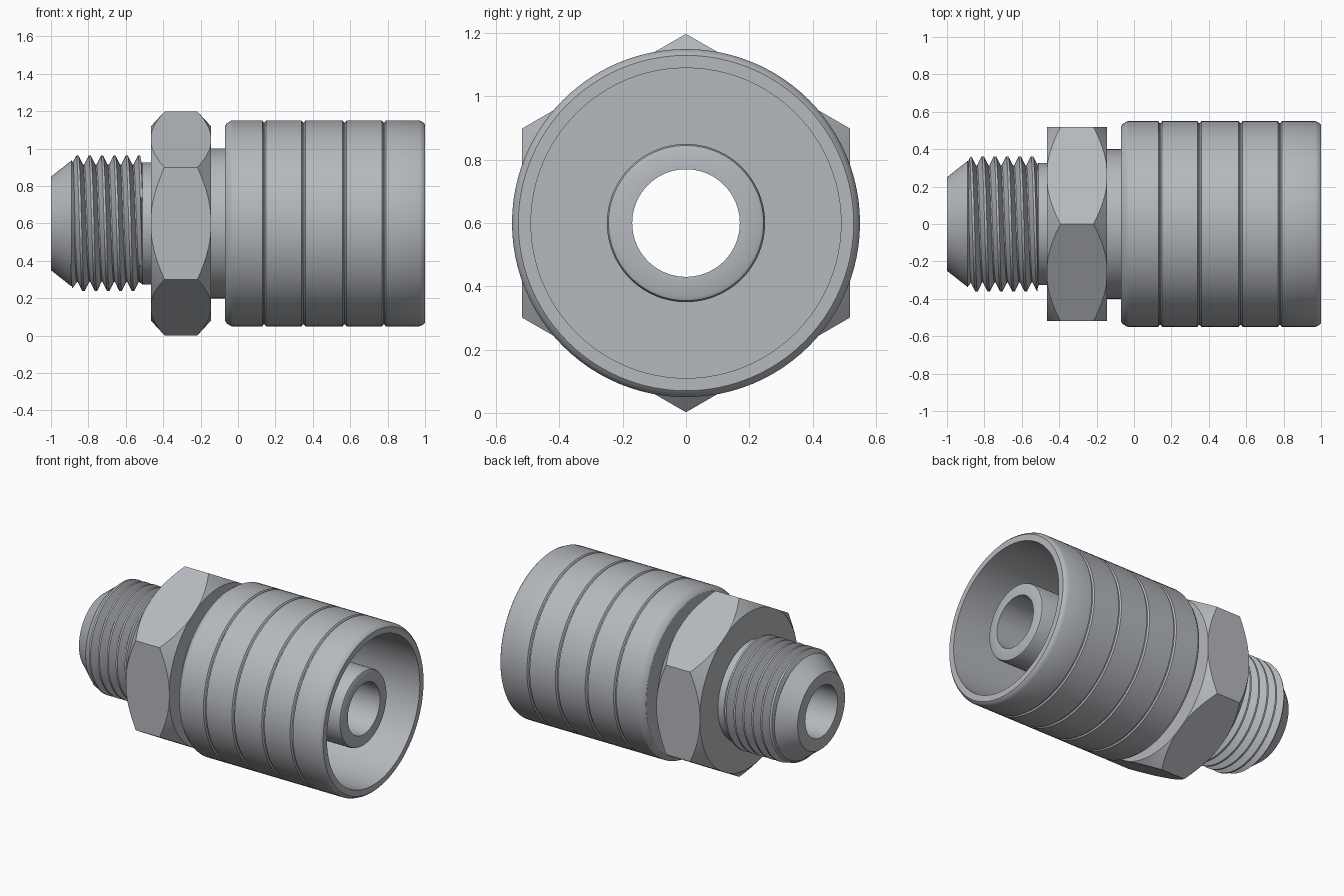
import bpy, bmesh, math

cube = bpy.data.objects.get("Cube")
if cube:
    bpy.data.objects.remove(cube, do_unlink=True)

AXIS_Z = 0.6      # height of the fitting's axis
BORE = 0.17
SEG = 96

steel = bpy.data.materials.new("brushed steel grey")
COLOUR = (0.46, 0.48, 0.51, 1)
steel.diffuse_color = COLOUR
steel.use_nodes = True
steel.node_tree.nodes["Principled BSDF"].inputs["Base Color"].default_value = COLOUR


def polar(x, r, a):
    """Point at radius r around the axis; angle runs from the top over the front."""
    return (x, -r * math.sin(a), AXIS_Z + r * math.cos(a))


def finish(name, bm):
    bmesh.ops.remove_doubles(bm, verts=bm.verts, dist=1e-5)
    bmesh.ops.recalc_face_normals(bm, faces=bm.faces)
    mesh = bpy.data.meshes.new(name)
    bm.to_mesh(mesh)
    bm.free()
    mesh.materials.append(steel)
    obj = bpy.data.objects.new(name, mesh)
    bpy.context.collection.objects.link(obj)
    bpy.ops.object.select_all(action='DESELECT')
    obj.select_set(True)
    bpy.context.view_layer.objects.active = obj
    bpy.ops.object.shade_smooth_by_angle(angle=math.radians(28))
    return obj


def lathe(name, profile_at):
    """Revolve a closed (x, radius) profile, which may depend on the angle."""
    bm = bmesh.new()
    rings = []
    for i in range(SEG):
        a = math.tau * i / SEG
        rings.append([bm.verts.new(polar(x, r, a)) for x, r in profile_at(a)])
    for i, ring in enumerate(rings):
        nxt = rings[(i + 1) % SEG]
        for j in range(len(ring)):
            k = (j + 1) % len(ring)
            bm.faces.new((ring[j], ring[k], nxt[k], nxt[j]))
    return finish(name, bm)


# Threaded stub, neck and collar
body = [(-1, BORE), (-1, 0.25), (-0.89, 0.337), (-0.87, 0.312), (-0.53, 0.312),
        (-0.51, 0.327), (-0.4, 0.327), (-0.4, 0.4), (0, 0.4), (0, BORE)]
lathe("stub_body", lambda a: body)


# Hexagon with conical corner chamfers
def hex_profile(a, x0=-0.465, x1=-0.145, corner=0.598, end=0.52):
    off = (a + 1e-9) % (math.pi / 3) - math.pi / 6
    r = corner * math.cos(math.pi / 6) / math.cos(off)
    cut = max(0, r - end) * 0.92
    rim = min(r, end)
    return [(x0, 0.3), (x0, rim), (x0 + cut, r), (x1 - cut, r), (x1, rim), (x1, 0.3)]


lathe("hex_nut", hex_profile)

# Outer sleeve with rounded ends, narrow grooves and an open socket
R = 0.55
sleeve = [(-0.07, 0.3), (-0.07, 0.52), (-0.06, 0.535), (-0.035, R)]
for gx in (0.14, 0.35, 0.57, 0.78):
    sleeve += [(gx - 0.01, R), (gx - 0.003, R - 0.01), (gx + 0.003, R - 0.01), (gx + 0.01, R)]
sleeve += [(0.97, R), (0.99, 0.541), (1, 0.53), (1, 0.49), (0.35, 0.49), (0.35, 0.2), (0, 0.2)]
lathe("outer_sleeve", lambda a: sleeve)

# Inner tube standing in the socket
tube = [(0, BORE), (0.93, BORE), (0.93, 0.235), (0.925, 0.245), (0.912, 0.25), (0, 0.25)]
lathe("inner_tube", lambda a: tube)


# Helical thread, swept as one continuous ribbon
def thread(name, start, end, pitch, root, crest):
    shape = [(0, root), (0.1, root), (0.46, crest), (0.64, crest)]
    turns = round((end - start) / pitch) + 2
    rows = [((t - 1 + u) * pitch + start, r) for t in range(turns) for u, r in shape]
    bm = bmesh.new()
    cols = []
    for i in range(SEG + 1):
        a = math.tau * i / SEG
        col = []
        for x, r in rows:
            x += pitch * i / SEG
            r = min(r, 0.25 + (x + 1) * 0.85)        # taper into the nose cone
            if x <= start or x >= end:               # ends sink into the stub
                x, r = min(max(x, start), end), root - 0.02
            col.append(bm.verts.new(polar(x, r, a)))
        cols.append(col)
    for c, d in zip(cols, cols[1:]):
        for j in range(len(rows) - 1):
            bm.faces.new((c[j], c[j + 1], d[j + 1], d[j]))
    bmesh.ops.dissolve_degenerate(bm, dist=1e-5, edges=bm.edges)
    return finish(name, bm)


thread("helical_thread", -0.895, -0.51, 0.066, 0.314, 0.362)
